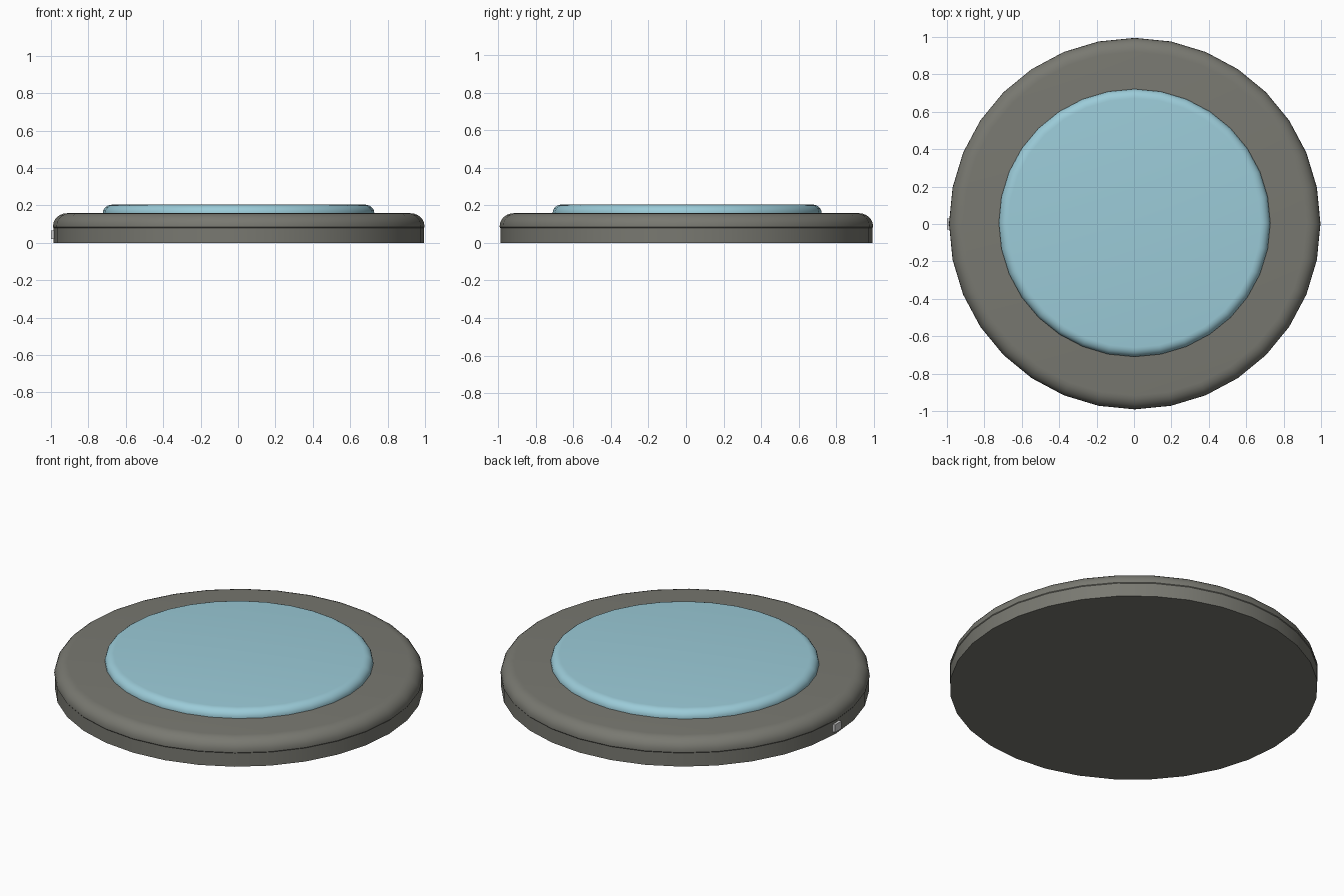
import bpy, bmesh, math

if "Cube" in bpy.data.objects:
    bpy.data.objects.remove(bpy.data.objects["Cube"])

SIDES = 32

def material(name, rgb):
    m = bpy.data.materials.new(name)
    m.diffuse_color = (*rgb, 1)
    m.use_nodes = True
    m.node_tree.nodes["Principled BSDF"].inputs["Base Color"].default_value = m.diffuse_color
    return m

def arc(r, z, rad_r, rad_z, steps=6):
    # quarter round from the vertical wall to the flat top
    return [(r - rad_r + rad_r * math.cos(a), z + rad_z * math.sin(a))
            for a in (math.pi / 2 * i / steps for i in range(steps + 1))]

def lathe(name, profile, mat, loc=(0, 0), scale=(1, 1)):
    bm = bmesh.new()
    rings = []
    for r, z in profile:
        rings.append([bm.verts.new((r * scale[0] * math.cos(2 * math.pi * i / SIDES),
                                    r * scale[1] * math.sin(2 * math.pi * i / SIDES), z))
                      for i in range(SIDES)])
    for a, b in zip(rings, rings[1:]):
        for i in range(SIDES):
            j = (i + 1) % SIDES
            bm.faces.new((a[i], a[j], b[j], b[i]))
    bm.faces.new(rings[0][::-1])
    bm.faces.new(rings[-1])
    mesh = bpy.data.meshes.new(name)
    bm.to_mesh(mesh)
    bm.free()
    ob = bpy.data.objects.new(name, mesh)
    bpy.context.collection.objects.link(ob)
    ob.location = (loc[0], loc[1], 0)
    mesh.materials.append(mat)
    bpy.ops.object.select_all(action='DESELECT')
    ob.select_set(True)
    bpy.context.view_layer.objects.active = ob
    bpy.ops.object.shade_smooth_by_angle(angle=math.radians(35))
    return ob

shell = material("warm_grey", (0.19, 0.19, 0.165))
blue = material("pale_blue", (0.33, 0.60, 0.69))

# Disc body: lower wall, fine seam, rounded upper shell
lathe("disc_body", [(0.990, 0), (0.990, 0.080), (0.993, 0.084)]
      + arc(0.993, 0.090, 0.075, 0.068), shell, (0.004, 0.002))

# Raised round pad on top
lathe("top_pad", [(0.72, 0.150)] + arc(0.72, 0.160, 0.05, 0.044),
      blue, (0.003, 0.006), (1.008, 0.994))

# Small socket on the left edge
bpy.ops.mesh.primitive_cube_add(size=1, location=(-0.985, 0, 0.043))
port = bpy.context.object
port.name = "edge_socket"
port.scale = (0.03, 0.06, 0.045)
